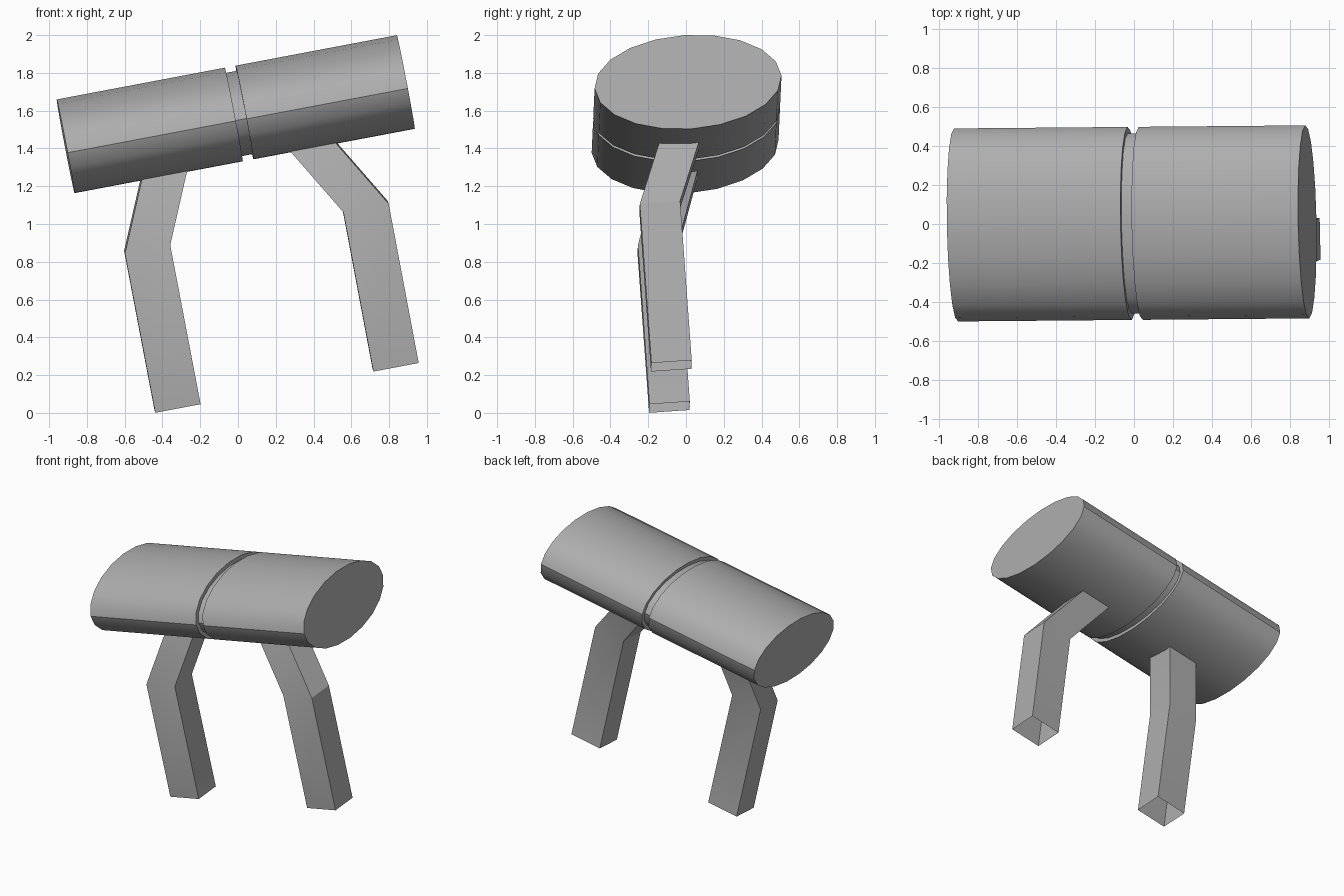
import bpy, bmesh
from math import radians
from mathutils import Matrix

if "Cube" in bpy.data.objects:
    bpy.data.objects.remove(bpy.data.objects["Cube"])

# Shared tilt: the parts are built along local X, then posed together
POSE = (Matrix.Translation((-0.0125, 0.003, 1.5815))
        @ Matrix.Rotation(radians(0.5), 4, 'Z')
        @ Matrix.Rotation(radians(-10.7), 4, 'Y')
        @ Matrix.Rotation(radians(4), 4, 'X'))

# Dark grey for every part
GREY = bpy.data.materials.new("dark_grey")
GREY.diffuse_color = (0.42, 0.42, 0.42, 1)
GREY.use_nodes = True
GREY.node_tree.nodes["Principled BSDF"].inputs["Base Color"].default_value = GREY.diffuse_color


def add_object(name, bm):
    bmesh.ops.recalc_face_normals(bm, faces=bm.faces)
    bm.transform(POSE)
    mesh = bpy.data.meshes.new(name)
    bm.to_mesh(mesh)
    bm.free()
    mesh.materials.append(GREY)
    obj = bpy.data.objects.new(name, mesh)
    bpy.context.collection.objects.link(obj)
    bpy.ops.object.select_all(action='DESELECT')
    obj.select_set(True)
    bpy.context.view_layer.objects.active = obj
    bpy.ops.object.shade_smooth_by_angle(angle=radians(30))


def oval_drum(name, x0, x1, half_y, half_z):
    """Capped 20-sided oval cylinder from x0 to x1."""
    bm = bmesh.new()
    m = (Matrix.Translation(((x0 + x1) / 2, 0, 0))
         @ Matrix.Diagonal((1, half_y, half_z, 1))
         @ Matrix.Rotation(radians(90), 4, 'Y'))
    bmesh.ops.create_cone(bm, cap_ends=True, segments=20, radius1=1, radius2=1,
                          depth=x1 - x0, matrix=m)
    add_object(name, bm)


def bent_leg(name, path):
    """Open square tube with horizontal sections along (x, y, z) centres."""
    bm = bmesh.new()
    rings = [[bm.verts.new((x + sx * 0.122, y + sy * 0.107, z))
              for sx, sy in ((-1, -1), (1, -1), (1, 1), (-1, 1))]
             for x, y, z in path]
    for a, b in zip(rings, rings[1:]):
        for i in range(4):
            j = (i + 1) % 4
            bm.faces.new((a[i], a[j], b[j], b[i]))
    add_object(name, bm)


# Two drum halves with a recessed band between them
oval_drum("left_body", -0.916, -0.01, 0.496, 0.253)
oval_drum("right_body", 0.048, 0.917, 0.496, 0.253)
oval_drum("middle_band", -0.03, 0.07, 0.463, 0.225)

# Bent legs: foot, knee, hidden top inside the body
bent_leg("left_leg", [(-0.591, -0.19, -1.457), (-0.593, -0.19, -0.597), (-0.37, -0.01, -0.1)])
bent_leg("right_leg", [(0.584, -0.19, -1.457), (0.584, -0.19, -0.597), (0.287, -0.01, -0.1)])
